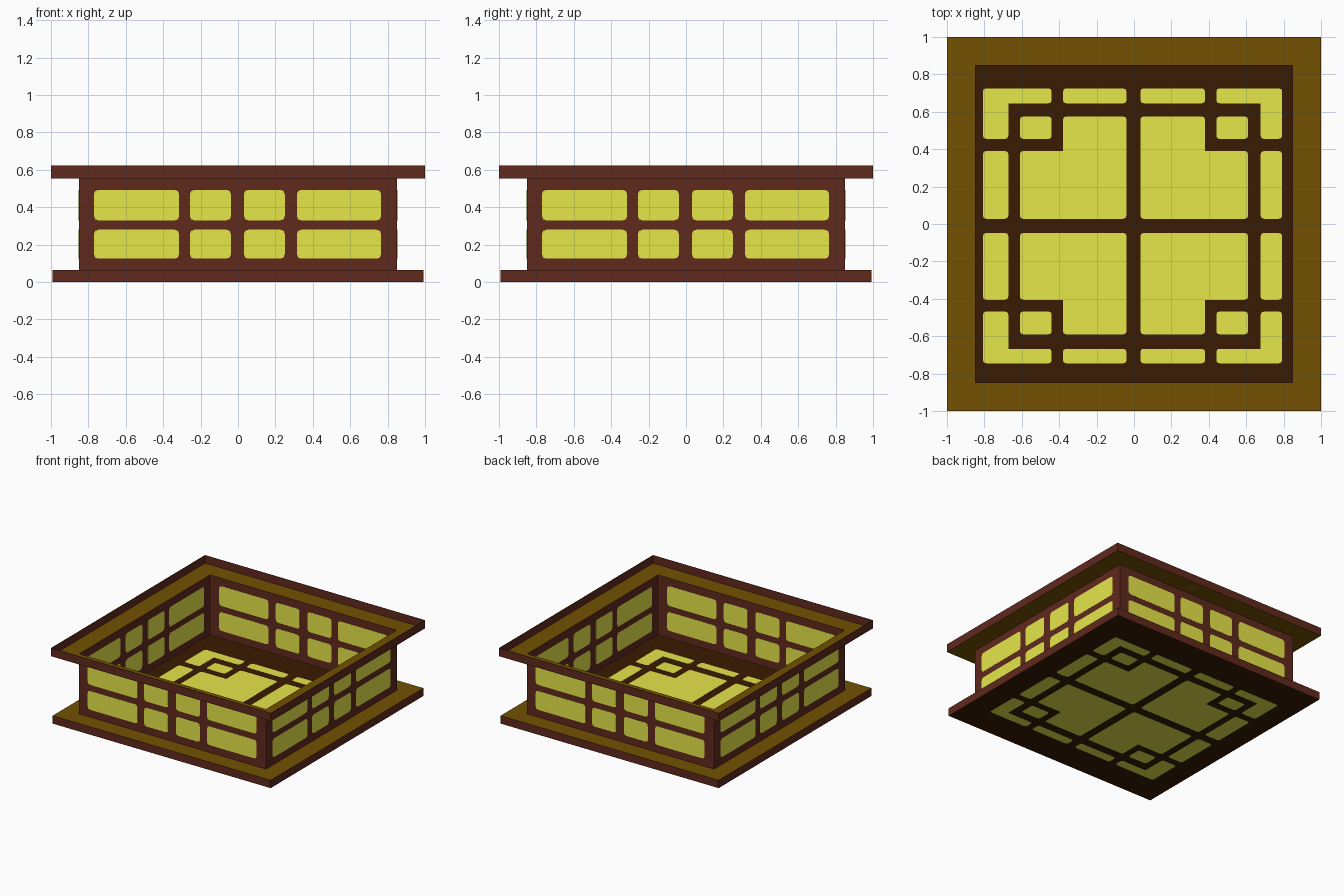
import bpy, bmesh, math
from mathutils import Vector, Matrix

if "Cube" in bpy.data.objects:
    bpy.data.objects.remove(bpy.data.objects["Cube"])


def material(name, r, g, b):
    m = bpy.data.materials.new(name)
    lin = [((c / 255 + 0.055) / 1.055) ** 2.4 if c > 10 else c / 255 / 12.92 for c in (r, g, b)]
    m.diffuse_color = (*lin, 1)
    m.use_nodes = True
    m.node_tree.nodes["Principled BSDF"].inputs["Base Color"].default_value = m.diffuse_color
    return m


RED = material("red_brown_wood", 96, 41, 28)
OLIVE = material("olive_brown_wood", 116, 81, 2)
DARK = material("dark_brown_wood", 57, 27, 2)
PANE = material("yellow_pane", 230, 230, 74)


def finish(bm, name, mats, rule=None):
    bmesh.ops.recalc_face_normals(bm, faces=bm.faces)
    bm.normal_update()
    if rule:
        for f in bm.faces:
            f.material_index = rule(f)
    me = bpy.data.meshes.new(name)
    bm.to_mesh(me)
    bm.free()
    for m in mats:
        me.materials.append(m)
    ob = bpy.data.objects.new(name, me)
    bpy.context.collection.objects.link(ob)
    return ob


def add_box(bm, lo, hi, turn=Matrix()):
    lo, hi = Vector(lo), Vector(hi)
    mat = turn @ Matrix.Translation((lo + hi) / 2) @ Matrix.Diagonal((*(hi - lo), 1))
    bmesh.ops.create_cube(bm, size=1, matrix=mat)


def add_plate(bm, pts, w0, w1, place=Matrix(), r=0.024):
    """Thin plate, outer corners rounded: outline in local xy, w0..w1 thick."""
    pts = [Vector((*p, 0)) for p in pts]
    n = len(pts)
    area = sum(pts[i - 1].cross(pts[i]).z for i in range(n))
    ring = []
    for i, p in enumerate(pts):
        back, ahead = pts[i - 1] - p, pts[(i + 1) % n] - p
        if ahead.cross(back).z * area < 0:      # inner corner stays sharp
            ring.append(p)
            continue
        a, b = p + back.normalized() * r, p + ahead.normalized() * r
        ring += [a, (a + b) / 4 + p / 2, b]
    low = [bm.verts.new(place @ (p + Vector((0, 0, w0)))) for p in ring]
    top = [bm.verts.new(place @ (p + Vector((0, 0, w1)))) for p in ring]
    bm.faces.new(top)
    bm.faces.new(low[::-1])
    for i in range(len(ring)):
        j = (i + 1) % len(ring)
        bm.faces.new((low[i], low[j], top[j], top[i]))


def add_square_ring(bm, profile):
    """Sweep a closed (half width, height) profile around a square."""
    loops = [[bm.verts.new((sx * h, sy * h, z))
              for sx, sy in ((-1, -1), (1, -1), (1, 1), (-1, 1))] for h, z in profile]
    for k, a in enumerate(loops):
        b = loops[(k + 1) % len(loops)]
        for i in range(4):
            j = (i + 1) % 4
            bm.faces.new((a[i], a[j], b[j], b[i]))


def rect(x0, x1, y0, y1):
    return [(x0, y0), (x1, y0), (x1, y1), (x0, y1)]


TURNS = [Matrix.Rotation(k * math.pi / 2, 4, 'Z') for k in range(4)]
W = 0.85       # half width of the walls
B = 0.991      # half width of the base
LEDGE = 0.065  # height of the base ledge
RIM = 0.555    # height of the rim shelf

# Floor: one thin dark sheet across the whole base
bm = bmesh.new()
add_box(bm, (-B + 0.001, -B + 0.001, 0.0005), (B - 0.001, B - 0.001, 0.0025))
finish(bm, "floor", [DARK])

# Hollow base: red outer lip with an olive ledge running in to the walls
bm = bmesh.new()
add_square_ring(bm, ((B, 0), (B, LEDGE), (W, LEDGE), (W, LEDGE - 0.002),
                     (B - 0.003, LEDGE - 0.002), (B - 0.003, 0)))
finish(bm, "base_ledge", [RED, OLIVE],
       lambda f: 1 if abs(f.normal.z) > 0.5 and f.calc_center_median().z > 0.01 else 0)

# Thin walls
bm = bmesh.new()
for t in TURNS:
    add_box(bm, (-W, -W - 0.001, LEDGE - 0.002), (W, -W + 0.002, RIM), t)
finish(bm, "walls", [RED])

# Wall panes, showing inside and outside
bm = bmesh.new()
stand = Matrix.Translation((0, -W + 0.0005, 0)) @ Matrix.Rotation(math.pi / 2, 4, 'X')
for t in TURNS:
    for x0, x1 in ((-0.77, -0.315), (-0.257, -0.038), (0.032, 0.25), (0.315, 0.765)):
        for z0, z1 in ((0.125, 0.28), (0.33, 0.493)):
            add_plate(bm, rect(x0, x1, z0, z1), -0.0025, 0.0025, t @ stand)
finish(bm, "wall_panes", [PANE])

# Rim tray: olive shelf around the opening with an upright red lip, open on top
bm = bmesh.new()
add_square_ring(bm, ((1, RIM), (1, 0.622), (0.997, 0.622), (0.997, RIM + 0.002),
                     (W - 0.001, RIM + 0.002), (W - 0.001, RIM)))
finish(bm, "top_rim", [RED, OLIVE],
       lambda f: 1 if abs(f.normal.z) > 0.5 and f.calc_center_median().z < 0.6 else 0)


def quarter(sx, sy):
    """Outlines of the floor panes in one quarter of the lattice."""
    ox = 0.808 if sx < 0 else 0.792              # outer edge in x
    ax = 0.672 if sx < 0 else 0.677              # inner edge of the side panes
    cx = 0.04 if sx < 0 else 0.034               # centre bar
    oy, ay, by = (0.725, 0.645, 0.575) if sy > 0 else (0.745, 0.667, 0.59)
    cy = 0.028 if sy > 0 else 0.048
    ny, sq = (0.39, 0.455) if sy > 0 else (0.405, 0.468)
    panes = [
        [(ox, sq), (ox, oy), (0.44, oy), (0.44, ay), (ax, ay), (ax, sq)],      # corner L
        rect(0.44, 0.61, sq, by),                                              # small square
        [(cx, cy), (0.61, cy), (0.61, ny), (0.38, ny), (0.38, by), (cx, by)],  # large pane
        rect(cx, 0.38, ay, oy),                                                # end strip
        rect(ax, ox, cy, ny),                                                  # side strip
    ]
    return [[(sx * x, sy * y) for x, y in p] for p in panes]


# Floor panes, showing above and below
bm = bmesh.new()
for sx in (-1, 1):
    for sy in (-1, 1):
        for outline in quarter(sx, sy):
            add_plate(bm, outline, 0, 0.003, r=0.018)
finish(bm, "floor_panes", [PANE])
